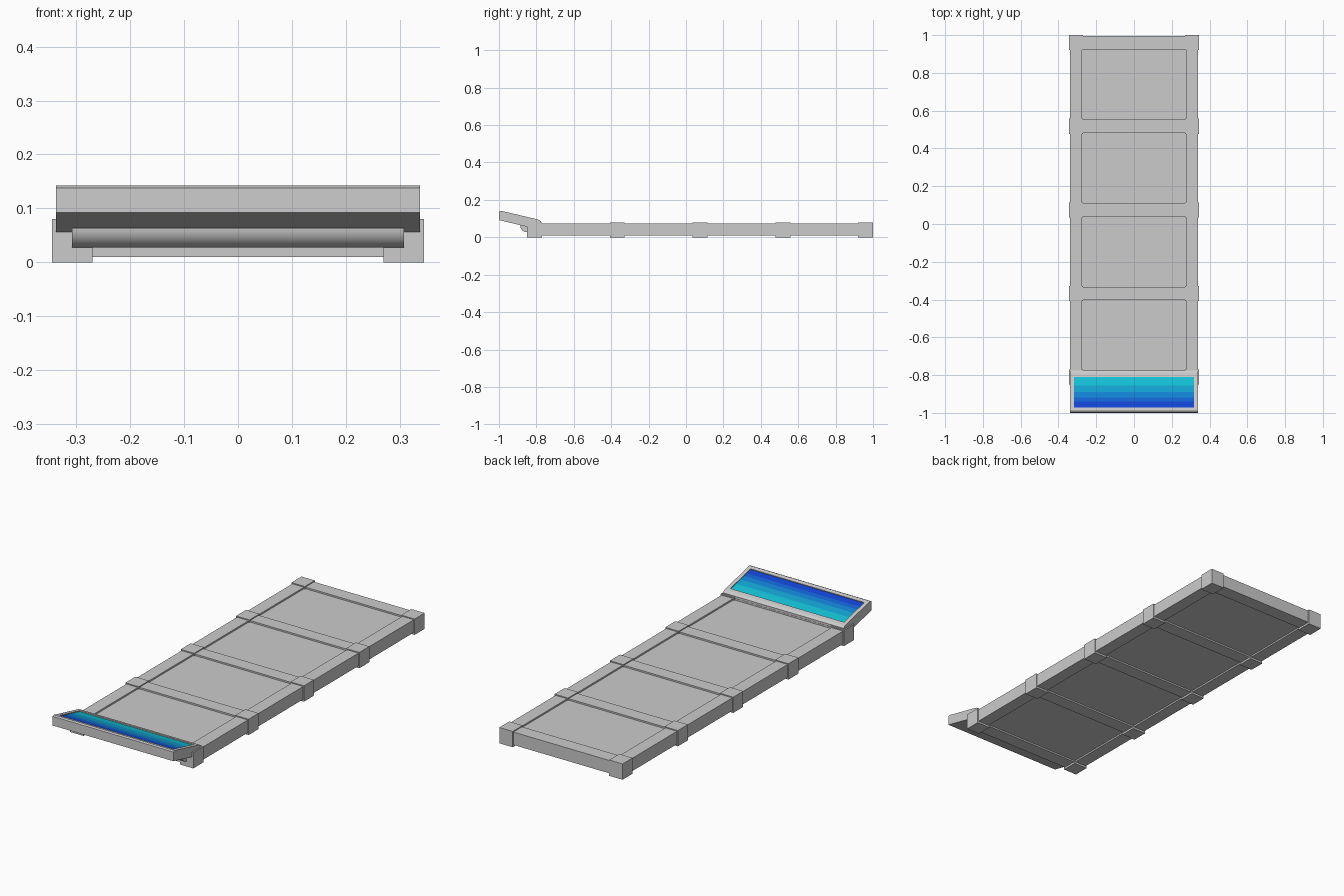
import bpy, bmesh, math
from mathutils import Vector

cube = bpy.data.objects.get("Cube")
if cube:
    bpy.data.objects.remove(cube, do_unlink=True)


def material(name, rgb):
    m = bpy.data.materials.new(name)
    m.use_nodes = True
    m.diffuse_color = (*rgb, 1)
    bsdf = next(n for n in m.node_tree.nodes if n.type == 'BSDF_PRINCIPLED')
    bsdf.inputs["Base Color"].default_value = (*rgb, 1)
    return m


grey = material("grey metal", (0.6, 0.6, 0.6))
stripes = [material("screen deep blue", (0.006, 0.06, 0.68)),
           material("screen blue", (0.006, 0.13, 0.66)),
           material("screen mid blue", (0.006, 0.23, 0.66)),
           material("screen teal blue", (0.006, 0.37, 0.64)),
           material("screen cyan", (0.006, 0.54, 0.68))]


def add_object(name, bm, mats):
    bmesh.ops.recalc_face_normals(bm, faces=bm.faces)
    me = bpy.data.meshes.new(name)
    bm.to_mesh(me)
    bm.free()
    for m in mats:
        me.materials.append(m)
    ob = bpy.data.objects.new(name, me)
    bpy.context.collection.objects.link(ob)
    return ob


def box(name, x, y, z):
    bm = bmesh.new()
    bmesh.ops.create_cube(bm, size=1)
    for v in bm.verts:
        for i, (lo, hi) in enumerate((x, y, z)):
            v.co[i] = lo if v.co[i] < 0 else hi
    return add_object(name, bm, [grey])


def prism(profile, half):
    """Side profile of (y, z) points swept across the width."""
    bm = bmesh.new()
    face = bm.faces.new([bm.verts.new((-half, y, z)) for y, z in profile])
    ext = bmesh.ops.extrude_face_region(bm, geom=[face])["geom"]
    verts = [g for g in ext if isinstance(g, bmesh.types.BMVert)]
    bmesh.ops.translate(bm, verts=verts, vec=(2 * half, 0, 0))
    bmesh.ops.recalc_face_normals(bm, faces=bm.faces)
    bm.normal_update()
    return bm


# Deck: recessed panel, cross beams, side beams and corner blocks
box("deck_panel", (-0.3, 0.3), (-0.82, 0.97), (0.018, 0.067))
stations = [-0.81 + 0.4425 * i for i in range(5)]
for i, y in enumerate(stations, 1):
    box(f"cross_beam_{i}", (-0.28, 0.28), (y - 0.035, y + 0.035), (0.01, 0.075))
for side, s in (("left", 1), ("right", -1)):
    box(f"side_beam_{side}", sorted((s * 0.275, s * 0.34)),
        (stations[0], stations[-1]), (0.01, 0.075))
    for i, y in enumerate(stations, 1):
        box(f"block_{side}_{i}", sorted((s * 0.27, s * 0.345)),
            (y - 0.04, y + 0.04), (0, 0.08))

# Rounded bracket under the tilted console
arc = [math.pi + math.pi / 2 * i / 8 for i in range(9)]
bracket = [(-0.85 + 0.037 * math.cos(a), 0.064 + 0.037 * math.sin(a)) for a in arc]
bracket += [(-0.84, 0.027), (-0.84, 0.064)]
ob = add_object("console_bracket", prism(bracket, 0.308), [grey])
bpy.context.view_layer.objects.active = ob
ob.select_set(True)
bpy.ops.object.shade_smooth_by_angle(angle=math.radians(35))
ob.select_set(False)

# Tilted console with a sunken striped screen
bm = prism([(-1, 0.092), (-0.999, 0.138), (-0.99, 0.142), (-0.79, 0.095),
            (-0.776, 0.086), (-0.776, 0.055), (-0.845, 0.055)], 0.338)
top = max((f for f in bm.faces if f.normal.z > 0.9), key=lambda f: f.calc_area())
bmesh.ops.inset_individual(bm, faces=[top], thickness=0.028)
n = top.normal.copy()
bmesh.ops.inset_individual(bm, faces=[top], thickness=0.0002, depth=-0.004)
cuts = [-0.94, -0.918, -0.89, -0.855]
level = top.calc_center_median()
for y in cuts:
    screen = [f for f in bm.faces if f.normal.dot(n) > 0.99
              and abs((f.calc_center_median() - level).dot(n)) < 0.001]
    geom = list({g for f in screen for g in (*f.verts, *f.edges)}) + screen
    bmesh.ops.bisect_plane(bm, geom=geom, plane_co=Vector((0, y, 0)),
                           plane_no=Vector((0, 1, 0)))
    bm.normal_update()
for f in bm.faces:
    c = f.calc_center_median()
    if f.normal.dot(n) > 0.99 and abs((c - level).dot(n)) < 0.001:
        f.material_index = 1 + sum(c.y > y for y in cuts)
add_object("console", bm, [grey] + stripes)
